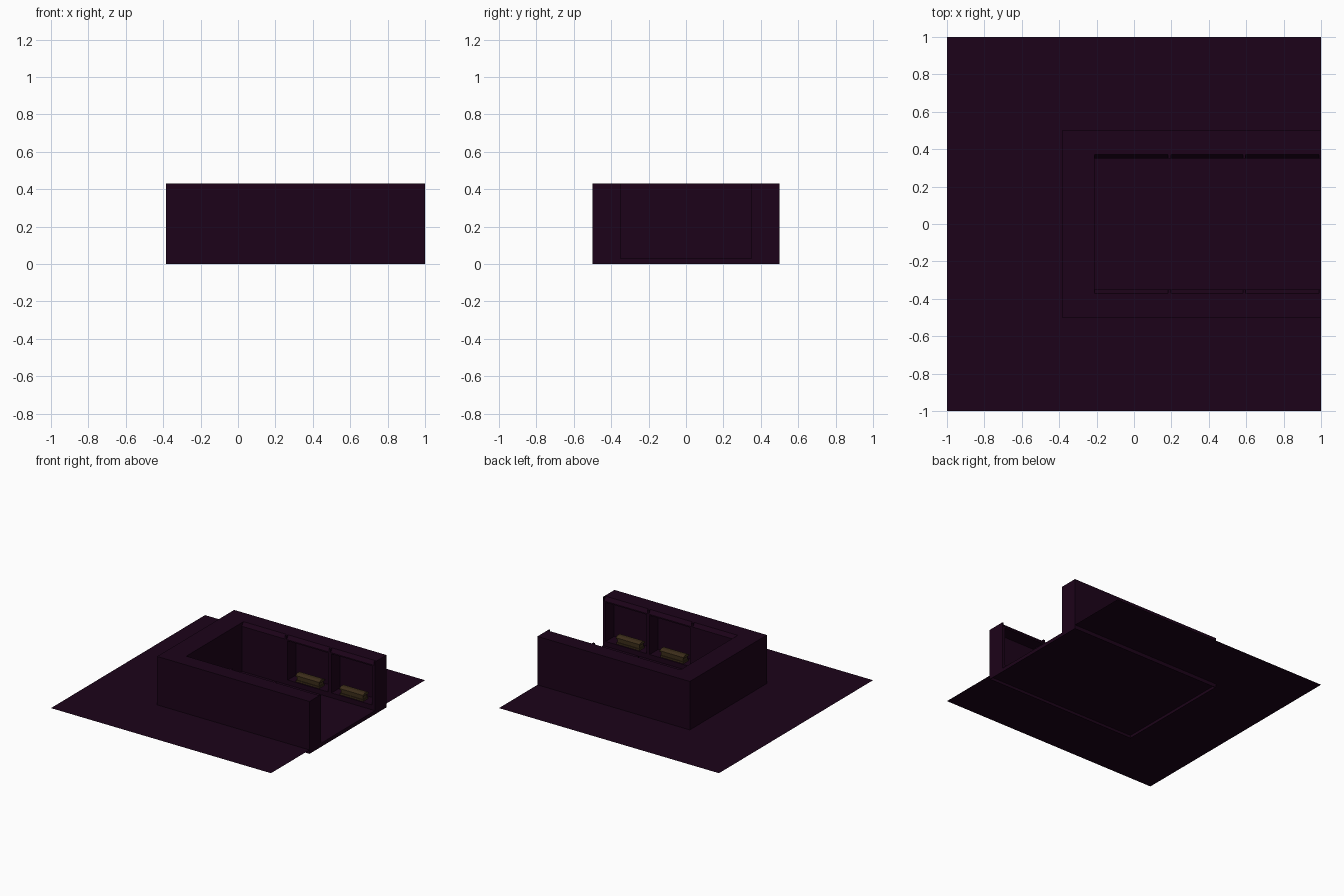
import bpy, bmesh

if "Cube" in bpy.data.objects:
    bpy.data.objects.remove(bpy.data.objects["Cube"])

def mat(name, c):
    m = bpy.data.materials.new(name)
    m.diffuse_color = (*c, 1)
    m.use_nodes = True
    m.node_tree.nodes["Principled BSDF"].inputs["Base Color"].default_value = m.diffuse_color
    return m

STONE = mat("dark purple stone", (0.0115, 0.0008, 0.0098))
WOOD = mat("old brown wood", (0.045, 0.026, 0.010))

def from_bm(name, bm, m):
    bmesh.ops.recalc_face_normals(bm, faces=bm.faces)
    me = bpy.data.meshes.new(name)
    bm.to_mesh(me)
    bm.free()
    me.materials.append(m)
    ob = bpy.data.objects.new(name, me)
    bpy.context.collection.objects.link(ob)
    return ob

def prism(name, profile, x0, x1, m):
    """Extrude a (y, z) profile along x."""
    bm = bmesh.new()
    f = bm.faces.new([bm.verts.new((x0, y, z)) for y, z in profile])
    g = bmesh.ops.extrude_face_region(bm, geom=[f])["geom"]
    bmesh.ops.translate(bm, verts=[v for v in g if isinstance(v, bmesh.types.BMVert)],
                        vec=(x1 - x0, 0, 0))
    return from_bm(name, bm, m)

def box(name, x0, x1, y0, y1, z0, z1, m):
    return prism(name, [(y0, z0), (y1, z0), (y1, z1), (y0, z1)], x0, x1, m)

def cut(ob, cutter):
    mod = ob.modifiers.new("cut", "BOOLEAN")
    mod.operation = "DIFFERENCE"
    mod.solver = "EXACT"
    mod.object = cutter
    bpy.context.view_layer.objects.active = ob
    bpy.ops.object.modifier_apply(modifier=mod.name)
    bpy.data.objects.remove(cutter)

# ground sheet level with the crypt floor, open under the building
G = .032
bm = bmesh.new()
for x0, x1, y0, y1 in ((-1, -.385, -1, 1), (-.385, 1, -1, -.5), (-.385, 1, .5, 1)):
    bm.faces.new([bm.verts.new(p) for p in
                  ((x0, y0, G), (x1, y0, G), (x1, y1, G), (x0, y1, G))])
bmesh.ops.recalc_face_normals(bm, faces=bm.faces)
for f in bm.faces:
    if f.normal.z < 0:
        f.normal_flip()
me = bpy.data.meshes.new("ground_sheet")
bm.to_mesh(me)
bm.free()
me.materials.append(STONE)
bpy.context.collection.objects.link(bpy.data.objects.new("ground_sheet", me))

# U-shaped walls with floor, skirt reaching below the ground
walls = box("crypt_walls", -.385, 1, -.5, .5, 0, .43, STONE)
cut(walls, box("room_cutter", -.21, 1.1, -.35, .35, .03, .5, STONE))
cut(walls, box("underside_cutter", -.382, .997, -.497, .497, -.1, .024, STONE))

# sloped recess along the top of every wall bay
for x0, x1 in ((-.21, .183), (.197, .583), (.597, .99)):
    for s in (-1, 1):
        cut(walls, prism("slope_cutter", [(s * .3, .40), (s * .35, .40), (s * .372, .431),
                                          (s * .372, .5), (s * .3, .5)], x0, x1, STONE))

# burial niches and coffins on both side walls
Z = .07
for x0, x1 in ((.207, .575), (.605, .975)):
    for s in (-1, 1):
        ya, yb = sorted((s * .33, s * .46))
        cut(walls, box("niche_cutter", x0, x1, ya, yb, Z, .39, STONE))
        cx, cy = (x0 + x1) / 2 - .01, s * .393
        box("coffin_base", cx - .105, cx + .105, cy - .033, cy + .033, Z, Z + .014, WOOD)
        box("coffin_body", cx - .1, cx + .1, cy - .028, cy + .028, Z + .014, Z + .042, WOOD)
        prism("coffin_lid", [(cy - .036, Z + .042), (cy + .036, Z + .042), (cy + .036, Z + .052),
                             (cy + .015, Z + .064), (cy - .015, Z + .064), (cy - .036, Z + .052)],
              cx - .108, cx + .108, WOOD)
